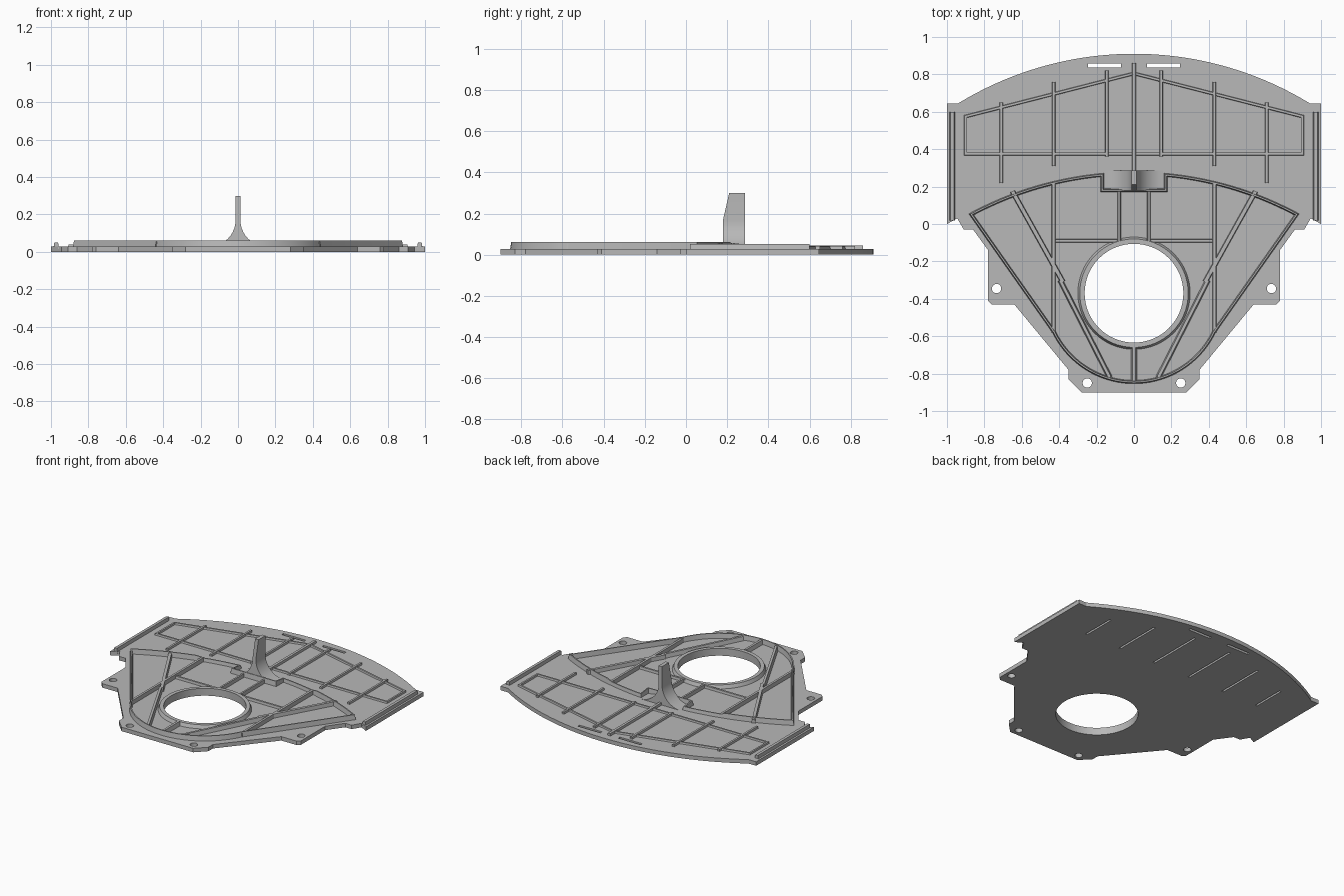
import bpy, bmesh
from math import sin, cos, radians, sqrt
from mathutils import Vector

cube = bpy.data.objects.get("Cube")
if cube:
    bpy.data.objects.remove(cube, do_unlink=True)

grey = bpy.data.materials.new("plain_grey")
grey.use_nodes = True
COLOUR = (0.48, 0.48, 0.48, 1)
grey.diffuse_color = COLOUR
grey.node_tree.nodes["Principled BSDF"].inputs["Base Color"].default_value = COLOUR

PLATE = 0.028      # plate thickness
SUNK = 0.015       # ribs start inside the plate
HOLE = (0, -0.37)  # centre of the large opening
HOLE_R = 0.264


def finish(bm, name):
    bmesh.ops.recalc_face_normals(bm, faces=bm.faces)
    mesh = bpy.data.meshes.new(name)
    bm.to_mesh(mesh)
    bm.free()
    mesh.materials.append(grey)
    obj = bpy.data.objects.new(name, mesh)
    bpy.context.collection.objects.link(obj)
    return obj


def smooth(obj):
    bpy.ops.object.select_all(action='DESELECT')
    obj.select_set(True)
    bpy.context.view_layer.objects.active = obj
    bpy.ops.object.shade_smooth_by_angle(angle=radians(30))


def arc(cx, cy, r, a0, a1, n):
    angles = [radians(a0 + (a1 - a0) * i / n) for i in range(n + 1)]
    return [(cx + r * cos(a), cy + r * sin(a)) for a in angles]


def circle(cx, cy, r, n):
    return arc(cx, cy, r, 0, 360, n)[:-1]


def rect(x, y0, y1, w):
    return [(x - w, y0), (x + w, y0), (x + w, y1), (x - w, y1)]


def mirrored(half):
    """Close a right-hand outline with its left-hand copy."""
    return half + [(-x, y) for x, y in reversed(half) if abs(x) > 1e-4]


def rib(name, path, width, top, closed=False, draft=(0.005, 0.005)):
    """Wall along a path, with mitred corners and drafted sides."""
    pts = [Vector(p) for p in path]
    n = len(pts)
    bm = bmesh.new()
    rings = []
    for i, p in enumerate(pts):
        before = pts[i - 1] if closed or i else None
        after = pts[(i + 1) % n] if closed or i < n - 1 else None
        d0 = (p - before).normalized() if before else (after - p).normalized()
        d1 = (after - p).normalized() if after else d0
        n0, n1 = Vector((-d0.y, d0.x)), Vector((-d1.y, d1.x))
        side = (n0 + n1) / max(1 + n0.dot(n1), 0.4)
        z = top(p) if callable(top) else top
        h = width / 2
        section = [(-h, SUNK), (h, SUNK), (h - draft[0], z), (draft[1] - h, z)]
        rings.append([bm.verts.new((*(p + side * o), k)) for o, k in section])
    for i in range(n if closed else n - 1):
        a, b = rings[i], rings[(i + 1) % n]
        for k in range(4):
            m = (k + 1) % 4
            bm.faces.new((a[k], a[m], b[m], b[k]))
    if not closed:
        bm.faces.new(rings[0])
        bm.faces.new(rings[-1])
    return finish(bm, name)


# Base plate with arched back edge, lugs and openings
back = [(x, sqrt(1.80 ** 2 - x * x) - 0.89) for x in (0.94 * i / 20 for i in range(21))]
outline = mirrored(back + [
    (1, 0.645), (1, 0), (0.945, 0.03), (0.91, -0.03), (0.86, -0.03),
    (0.78, -0.14), (0.78, -0.41), (0.76, -0.43), (0.64, -0.43),
    (0.35, -0.78), (0.35, -0.83), (0.28, -0.90)])
cross_ribs = [(0.71, 0.22, 0.65), (0.43, 0.31, 0.76), (0.145, 0.36, 0.82)]
loops = [outline, circle(*HOLE, HOLE_R, 64)]
for s in (1, -1):
    loops += [circle(s * 0.735, -0.345, 0.025, 20), circle(s * 0.25, -0.85, 0.025, 20)]
    loops.append([(s * 0.07, 0.838), (s * 0.245, 0.838), (s * 0.245, 0.857), (s * 0.07, 0.857)])
    loops += [rect(s * x, 0.37, y1 - 0.04, 0.007) for x, _, y1 in cross_ribs]

bm = bmesh.new()
for loop in loops:
    vs = [bm.verts.new((x, y, 0)) for x, y in loop]
    for a, b in zip(vs, vs[1:] + vs[:1]):
        bm.edges.new((a, b))
bmesh.ops.triangle_fill(bm, use_beauty=True, edges=bm.edges[:], normal=(0, 0, 1))
plate = finish(bm, "base_plate")
if plate.data.polygons[0].normal.z < 0:
    plate.data.flip_normals()
solid = plate.modifiers.new("thickness", 'SOLIDIFY')
solid.thickness = PLATE
solid.offset = -1
plate.location.z = PLATE

# Fan-shaped wall, stepping inwards around the upright fin
crown = [(x, sqrt(1.84 ** 2 - x * x) - 1.57) for x in (0.17 + 0.70 * i / 14 for i in range(15))]
fan = mirrored([(0.09, 0.18), (0.17, 0.18)] + crown + arc(*HOLE, 0.475, -26, -90, 18))
smooth(rib("fan_wall", fan, 0.022, lambda p: 0.062 if p.y < 0.21 else 0.052,
           closed=True, draft=(0.007, 0.007)))

# Collar around the large opening
smooth(rib("opening_collar", circle(*HOLE, 0.285, 64), 0.042, 0.052,
           closed=True, draft=(0, 0.016)))

# Ribs inside the fan
rib("front_centre_rib", [(0, -0.66), (0, -0.84)], 0.036, 0.056, draft=(0.01, 0.01))
rib("middle_cross_rib", [(-0.42, -0.09), (0.42, -0.09)], 0.024, 0.045)
for s, side in ((1, "left"), (-1, "right")):
    rib(side + "_long_rib", [(s * 0.43, 0.22), (s * 0.43, -0.58)], 0.026, 0.055)
    rib(side + "_outer_brace", [(s * 0.65, 0.175), (s * 0.38, -0.31)], 0.03, 0.055)
    rib(side + "_front_brace", [(s * 0.395, -0.30), (s * 0.13, -0.82)], 0.034, 0.056,
        draft=(0.009, 0.009))
    rib(side + "_inner_rib", [(s * 0.08, 0.18), (s * 0.08, -0.09)], 0.022, 0.052)
    # Side rail along the plate edge
    rib(side + "_side_rail", [(s * 0.972, 0.02), (s * 0.972, 0.60)], 0.032, 0.051,
        draft=(0.006, 0.006))
    # Cross ribs on the back panel
    for i, (x, y0, y1) in enumerate(cross_ribs):
        rib(f"{side}_back_rib_{i + 1}", [(s * x, y0), (s * x, y1)], 0.024, 0.042)

rib("back_centre_rib", [(0, 0.28), (0, 0.86)], 0.028, 0.044)
rib("back_frame", mirrored([(0, 0.805), (0.9, 0.575), (0.9, 0.375)]), 0.022, 0.04, closed=True)

# Upright fin with flared foot
R = 0.142
foot = [(0.155 - R * sin(radians(a)), 0.17 - R * cos(radians(a))) for a in range(0, 91, 9)]
profile = mirrored([(0.155, SUNK)] + foot + [(0.013, 0.30)])
bm = bmesh.new()
front = [bm.verts.new((x, 0.21 if z > 0.29 else 0.18, z)) for x, z in profile]
rear = [bm.verts.new((x, 0.287, z)) for x, z in profile]
bm.faces.new(front)
bm.faces.new(rear)
for i in range(len(profile)):
    j = (i + 1) % len(profile)
    bm.faces.new((front[i], front[j], rear[j], rear[i]))
smooth(finish(bm, "upright_fin"))
